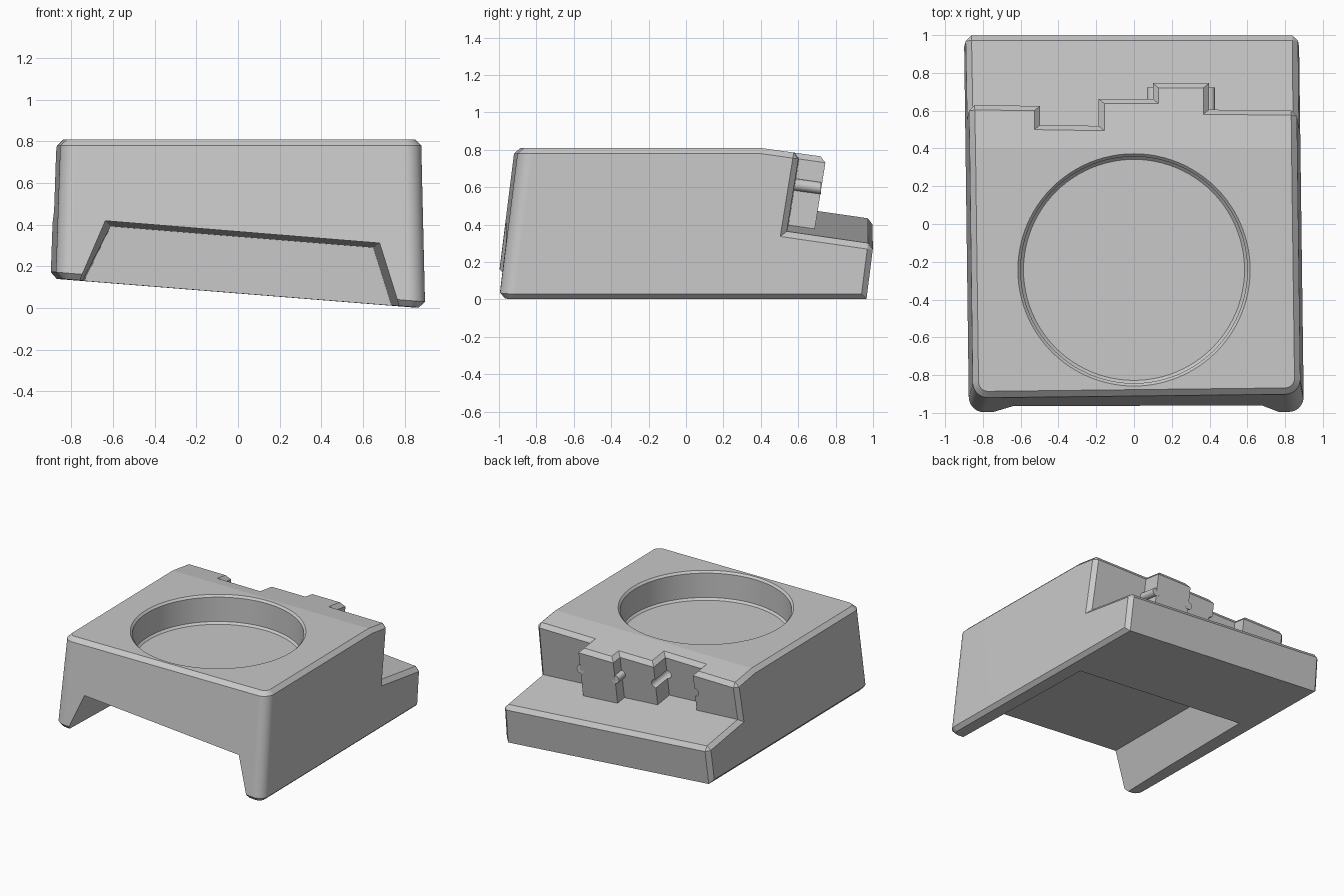
import bpy, bmesh, math

if "Cube" in bpy.data.objects:
    bpy.data.objects.remove(bpy.data.objects["Cube"])

grey = bpy.data.materials.new("plain grey")
grey.use_nodes = True
grey.diffuse_color = (0.58, 0.58, 0.58, 1)
grey.node_tree.nodes["Principled BSDF"].inputs["Base Color"].default_value = (0.58, 0.58, 0.58, 1)


def to_object(name, bm):
    bmesh.ops.recalc_face_normals(bm, faces=bm.faces)
    mesh = bpy.data.meshes.new(name)
    bm.to_mesh(mesh)
    bm.free()
    mesh.materials.append(grey)
    obj = bpy.data.objects.new(name, mesh)
    bpy.context.collection.objects.link(obj)
    return obj


def loft(rings):
    """Closed solid through matching rings of points."""
    bm = bmesh.new()
    rows = [[bm.verts.new(p) for p in ring] for ring in rings]
    n = len(rows[0])
    for a, b in zip(rows, rows[1:]):
        for i in range(n):
            j = (i + 1) % n
            bm.faces.new((a[i], a[j], b[j], b[i]))
    bm.faces.new(rows[0])
    bm.faces.new(rows[-1])
    bmesh.ops.recalc_face_normals(bm, faces=bm.faces)
    return bm


def circle(r, n):
    return [(r * math.cos(i * math.tau / n), r * math.sin(i * math.tau / n)) for i in range(n)]


def rod(name, x, y0, y1, r=0.032):
    """Round bar that follows the backward slope of the top."""
    return to_object(name, loft([[(x + u, y, 0.605 + v - 0.14 * (y - 0.65))
                                  for u, v in circle(r, 16)] for y in (y0, y1)]))


def cut(obj, cutter):
    cutter.hide_render = True
    mod = obj.modifiers.new("cut", 'BOOLEAN')
    mod.operation, mod.solver, mod.object = 'DIFFERENCE', 'EXACT', cutter
    bpy.context.view_layer.objects.active = obj
    bpy.ops.object.modifier_apply(modifier=mod.name)
    bpy.data.objects.remove(cutter)


# Tapered hull with a leaning front and an uneven underside
def hull_side(s):
    low, half, taper = (0.0, 0.887, 0.022) if s > 0 else (0.142, 0.893, 0.036)

    def point(y, z):
        return (s * (half - taper * z) - 0.013 * y, y, z)

    def front(z):
        return point(-1.008 + 0.125 * z + 0.01 * s, z)
    return [front(low), front(0.81), point(0.4, 0.81),
            point(0.965 + 0.127 * (0.718 - low), 0.718), point(0.965, low)]


bm = loft([hull_side(-1), hull_side(1)])
corners = [e for e in bm.edges if all(v.co.y < -0.8 for v in e.verts)
           and abs(e.verts[0].co.z - e.verts[1].co.z) > 0.4]
bmesh.ops.bevel(bm, geom=corners, offset=0.08, segments=16, profile=0.5, affect='EDGES')
body = to_object("body", bm)


# Rear step with a jagged, leaning back wall
def ledge_point(x, y):
    z = (0.508 - 0.078 * x - 0.145 * (y - 0.125)) / 1.0232
    return (x, y - 0.16 * (0.78 - z), z)


wall = [(-1.1, 0.637), (-0.497, 0.63), (-0.497, 0.527), (-0.187, 0.522), (-0.187, 0.668),
        (0.1, 0.668), (0.1, 0.753), (0.397, 0.753), (0.397, 0.61), (1.1, 0.603)]
plan = wall + [(1.1, 1.4), (-1.1, 1.4)]
cut(body, to_object("step_cutter", loft([
    [ledge_point(x, y) for x, y in plan],
    [(x, y + 0.0352, 1.0) for x, y in plan]])))

# Chamfer the outer edges, leaving inner wall corners and the rear base edge sharp
bm = bmesh.new()
bm.from_mesh(body.data)
bmesh.ops.remove_doubles(bm, verts=bm.verts, dist=0.0001)
bmesh.ops.dissolve_limit(bm, angle_limit=0.01, verts=bm.verts, edges=bm.edges)
bmesh.ops.recalc_face_normals(bm, faces=bm.faces)


def chamfered(e):
    if len(e.link_faces) != 2 or e.calc_face_angle_signed(0) < 0.6:
        return False
    a, b = (v.co for v in e.verts)
    wall_corner = abs(a.x) < 0.6 and abs(a.z - b.z) > 0.2
    rear_base = min(a.y, b.y) > 0.9 and max(a.z, b.z) < 0.2
    return not (wall_corner or rear_base)


bmesh.ops.bevel(bm, geom=[e for e in bm.edges if chamfered(e)], offset=0.03,
                segments=1, affect='EDGES', clamp_overlap=True)
bm.to_mesh(body.data)
bm.free()

# Open channel under the front
cut(body, to_object("channel_cutter", loft([
    [(-0.642, -1.2, 0.424), (0.686, -1.2, 0.316), (0.814, -1.2, -0.1), (-0.866, -1.2, -0.1)],
    [(-0.612, 0.285, 0.392), (0.65, 0.285, 0.29), (0.773, 0.285, -0.1), (-0.85, 0.285, -0.1)]])))


# Round recess with a chamfered rim and floor
levels = ((0.585, 0.592), (0.6, 0.607), (0.6, 0.795), (0.632, 0.827))
cut(body, to_object("recess_cutter", loft(
    [[(x, y - 0.243, z) for x, y in circle(r, 96)] for r, z in levels])))

# Round grooves in the notch sides
for x in (-0.497, -0.187):
    cut(body, rod("groove_cutter", x, 0.4, 0.8, 0.034))

# Round ridges on the sides of the rear block
ridges = [rod("left_ridge", 0.397, 0.56, 0.722), rod("right_ridge", 0.1, 0.61, 0.722)]


# Smooth only the rounded parts
def smooth(obj, degrees):
    bpy.ops.object.select_all(action='DESELECT')
    obj.select_set(True)
    bpy.context.view_layer.objects.active = obj
    bpy.ops.object.shade_smooth_by_angle(angle=math.radians(degrees))


smooth(body, 7)
for ridge in ridges:
    smooth(ridge, 30)
weighted = body.modifiers.new("even_shading", 'WEIGHTED_NORMAL')
weighted.keep_sharp = True
